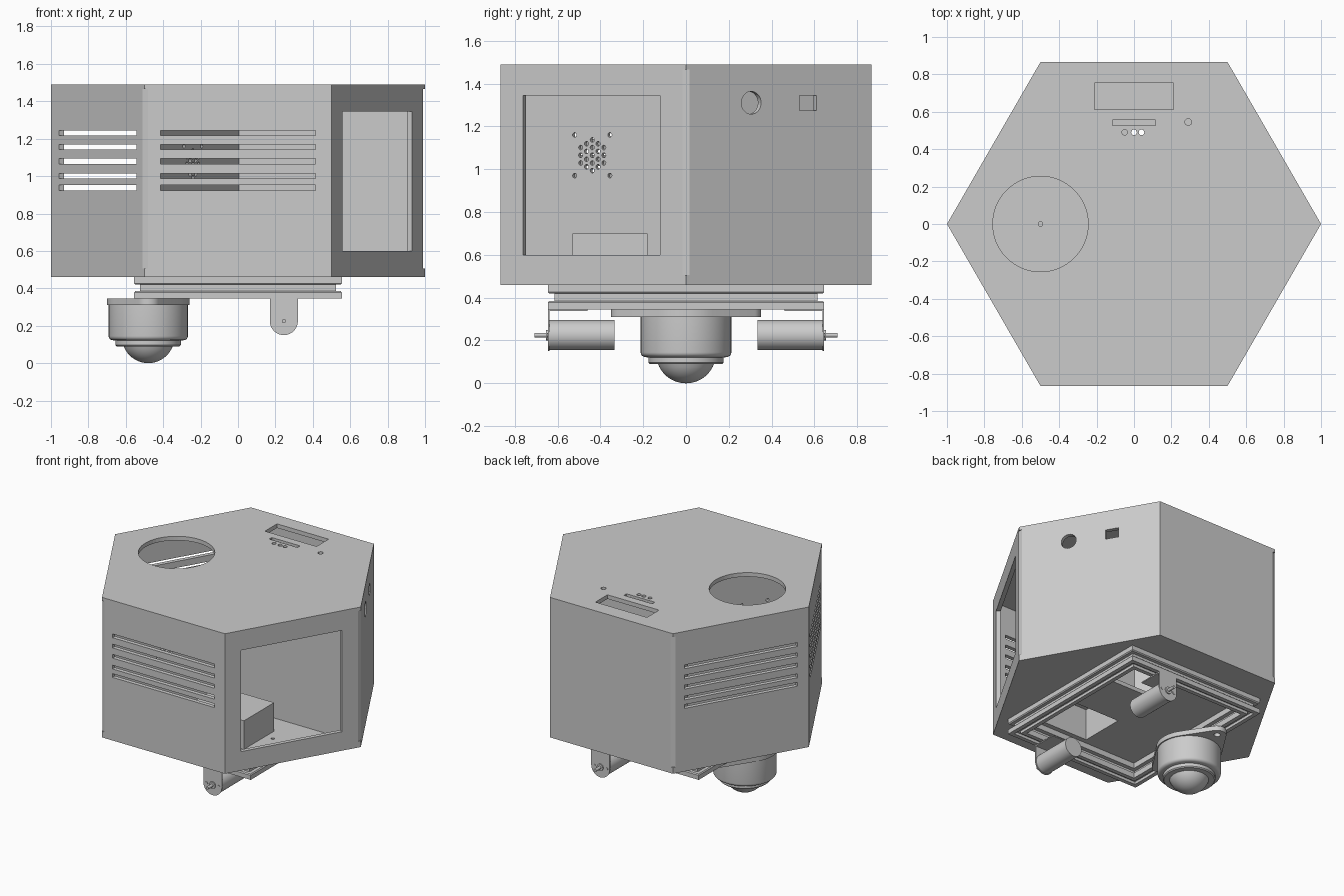
import bpy, bmesh
from math import pi, sin, cos, radians
from mathutils import Matrix, Vector

if "Cube" in bpy.data.objects:
    bpy.data.objects.remove(bpy.data.objects["Cube"])

grey = bpy.data.materials.new("light_grey")
grey.use_nodes = True
grey.diffuse_color = (0.6, 0.6, 0.6, 1)
grey.node_tree.nodes["Principled BSDF"].inputs["Base Color"].default_value = (0.6, 0.6, 0.6, 1)

T = Matrix.Translation
def RZ(deg):
    return Matrix.Rotation(radians(deg), 4, 'Z')
ALONG_Y = Matrix.Rotation(pi / 2, 4, 'X')


# ---- helpers ----
def add_box(bm, size, centre, mat=Matrix()):
    bmesh.ops.create_cube(bm, size=1, matrix=mat @ T(centre) @ Matrix.Diagonal((*size, 1)))


def add_cyl(bm, r, depth, centre, mat=Matrix(), rot=Matrix(), n=24):
    bmesh.ops.create_cone(bm, cap_ends=True, segments=n, radius1=r, radius2=r,
                          depth=depth, matrix=mat @ T(centre) @ rot)


def add_prism(bm, pts, depth, mat=Matrix()):
    face = bm.faces.new([bm.verts.new(mat @ Vector((x, y, 0))) for x, y in pts])
    up = mat.to_3x3() @ Vector((0, 0, depth))
    new = bmesh.ops.extrude_face_region(bm, geom=[face])["geom"]
    bmesh.ops.translate(bm, vec=up, verts=[v for v in new if isinstance(v, bmesh.types.BMVert)])


def arc(cx, cy, r, start, end, n):
    return [(cx + r * cos(radians(start + (end - start) * i / n)),
             cy + r * sin(radians(start + (end - start) * i / n))) for i in range(n + 1)]


def make(name, bm, smooth=False, cutters=()):
    bmesh.ops.recalc_face_normals(bm, faces=bm.faces)
    me = bpy.data.meshes.new(name)
    bm.to_mesh(me)
    bm.free()
    me.materials.append(grey)
    ob = bpy.data.objects.new(name, me)
    bpy.context.collection.objects.link(ob)
    for cutter in cutters:
        mod = ob.modifiers.new("cut", 'BOOLEAN')
        mod.operation, mod.solver, mod.object = 'DIFFERENCE', 'EXACT', cutter
    if cutters:
        bpy.context.view_layer.update()
        deps = bpy.context.evaluated_depsgraph_get()
        cut_mesh = bpy.data.meshes.new_from_object(ob.evaluated_get(deps))
        ob.modifiers.clear()
        ob.data = cut_mesh
        for cutter in cutters:
            bpy.data.objects.remove(cutter)
    if smooth:
        bpy.ops.object.select_all(action='DESELECT')
        ob.select_set(True)
        bpy.context.view_layer.objects.active = ob
        bpy.ops.object.shade_smooth_by_angle(angle=radians(35))
    return ob


def hexagon(r):
    return [(r * cos(i * pi / 3), r * sin(i * pi / 3)) for i in range(6)]


BOTTOM, TOP, WALL, APOTHEM = 0.46, 1.49, 0.03, 0.866
BAY_X, BAY_W, BAY_Y, BAY_D = 0.195, 0.43, 0.355, 0.33

# ---- hexagonal housing ----
hollow = bmesh.new()
add_prism(hollow, hexagon(1 - WALL / APOTHEM), TOP - BOTTOM - 2 * WALL, T((0, 0, BOTTOM + WALL)))

holes = bmesh.new()
# vent slots on three walls
for angle in (0, -60, -120):
    for z in (1.23, 1.155, 1.08, 1.0, 0.938):
        add_box(holes, (0.83, 0.1, 0.028), (0, -APOTHEM, z), RZ(angle))
# window, round port and square port
add_box(holes, (0.74, 0.1, 0.745), (-0.01, -APOTHEM, 0.972), RZ(60))
add_cyl(holes, 0.053, 0.1, (-0.148, -APOTHEM, 1.31), RZ(120), ALONG_Y, 32)
add_box(holes, (0.092, 0.1, 0.07), (0.158, -APOTHEM, 1.31), RZ(120))
# lid openings: large round hole, display, switch slot, indicator holes
add_cyl(holes, 0.255, 0.1, (-0.5, 0, TOP), n=64)
add_box(holes, (0.42, 0.14, 0.1), (0, 0.683, TOP))
add_box(holes, (0.23, 0.03, 0.1), (0, 0.542, TOP))
for x, y, r in ((-0.05, 0.49, 0.015), (0, 0.49, 0.015), (0.04, 0.49, 0.015), (0.29, 0.545, 0.018)):
    add_cyl(holes, r, 0.1, (x, y, TOP), n=16)
# floor openings
for x, y in ((-0.5, 0), (0.48, -0.28)):
    add_cyl(holes, 0.012, 0.1, (x, y, BOTTOM), n=16)
for side in (-1, 1):
    add_box(holes, (BAY_W, BAY_D, 0.1), (BAY_X, side * BAY_Y, BOTTOM))
# seams on alternate corners
for angle in (0, 120, 240):
    add_box(holes, (0.02, 0.08, 0.96), (1, 0, 0.985), RZ(angle))

shell = bmesh.new()
add_prism(shell, hexagon(1), TOP - BOTTOM, T((0, 0, BOTTOM)))
make("housing", shell, cutters=[make("hollow_cutter", hollow), make("opening_cutter", holes)])

# ---- inner partitions, one with a speaker grille ----
for name, angle in (("right_partition", 0), ("rear_partition", 120), ("speaker_partition", 240)):
    bm = bmesh.new()
    add_box(bm, (0.97, 0.02, 1.0), (0.485, 0, 0.975), RZ(angle))
    cutters = []
    if name == "speaker_partition":
        grille = bmesh.new()
        pitch = 0.036
        spots = [(sx * 0.095, sz * 0.095) for sx in (-1, 1) for sz in (-1, 1)]
        for q in range(-2, 3):
            for r in range(-2, 3):
                if abs(q + r) <= 2:
                    spots.append((q * pitch * 0.866, (r + q / 2) * pitch))
        for dx, dz in spots:
            add_cyl(grille, 0.011, 0.1, (0.5 + dx, 0, 1.065 + dz), RZ(angle), ALONG_Y, 12)
        cutters = [make("grille_cutter", grille)]
    make(name, bm, cutters=cutters)

# ---- inner cover over the front floor opening ----
inside = bmesh.new()
add_box(inside, (BAY_W, BAY_D, 0.4), (BAY_X, -BAY_Y, 0.49))
bm = bmesh.new()
add_box(bm, (BAY_W + 0.02, BAY_D + 0.02, 0.23), (BAY_X, -BAY_Y, 0.585))
make("bay_cover", bm, cutters=[make("bay_cutter", inside)])

# ---- grooved rectangular base frame: (inset, z) section swept round a rectangle ----
section = [(0, 0.46), (0, 0.427), (0.006, 0.42), (0.03, 0.42), (0.03, 0.385), (0.006, 0.385),
           (0, 0.378), (0, 0.345), (0.03, 0.345), (0.03, 0.365), (0.06, 0.365), (0.06, 0.345),
           (0.09, 0.345), (0.09, 0.385), (0.06, 0.385), (0.06, 0.42), (0.09, 0.42), (0.09, 0.46)]
bm = bmesh.new()
loops = [[bm.verts.new((sx * (0.555 - i), sy * (0.645 - i), z)) for i, z in section]
         for sx, sy in ((1, 1), (-1, 1), (-1, -1), (1, -1))]
for k in range(4):
    a, b = loops[k], loops[(k + 1) % 4]
    for j in range(len(section)):
        n = (j + 1) % len(section)
        bm.faces.new((a[j], a[n], b[n], b[j]))
make("base_frame", bm)

# ---- ball caster ----
CX = -0.48
ball = arc(0, 0.14, 0.14, -90, -15, 12)
profile = ball + [(0.145, 0.09), (0.168, 0.09), (0.175, 0.097), (0.175, 0.12)]
profile += arc(0.19, 0.145, 0.022, -90, 0, 5) + [(0.212, 0.315), (0, 0.315)]
# keep only the part of the ball below its retaining ring
profile = [p for p in profile if p not in ball or p[1] < 0.1]
bm = bmesh.new()
verts = [bm.verts.new((CX + r, 0, z)) for r, z in profile]
edges = [bm.edges.new(pair) for pair in zip(verts, verts[1:])]
bmesh.ops.spin(bm, geom=verts + edges, cent=(CX, 0, 0), axis=(0, 0, 1),
               angle=2 * pi, steps=48, use_duplicate=False)
bmesh.ops.remove_doubles(bm, verts=bm.verts, dist=0.0005)
make("ball_caster", bm, smooth=True)

# mounting flange with two eared ends
ears = bmesh.new()
for side in (-1, 1):
    add_cyl(ears, 0.022, 0.1, (CX, side * 0.29, 0.33), n=20)
outline = arc(CX, 0, 0.22, -35, 35, 12) + arc(CX, 0.285, 0.065, 35, 145, 12)
outline += arc(CX, 0, 0.22, 145, 215, 12) + arc(CX, -0.285, 0.065, 215, 325, 12)
bm = bmesh.new()
add_prism(bm, outline, 0.035, T((0, 0, 0.31)))
make("caster_flange", bm, smooth=True, cutters=[make("ear_cutter", ears)])

# ---- two drive motors on angle brackets ----
MX, MZ = 0.245, 0.225
for side, name in ((-1, "front"), (1, "rear")):
    bm = bmesh.new()
    plate = arc(MX, MZ, 0.075, 180, 360, 20) + [(MX + 0.075, 0.345), (MX - 0.075, 0.345)]
    add_prism(bm, plate, 0.008, T((0, side * 0.641 + 0.004, 0)) @ ALONG_Y)
    add_box(bm, (0.15, 0.185, 0.008), (MX, side * 0.5525, 0.341))
    make(name + "_motor_bracket", bm, smooth=True)

    bm = bmesh.new()
    add_cyl(bm, 0.07, 0.302, (MX, side * 0.486, MZ), rot=ALONG_Y, n=40)
    make(name + "_motor", bm, smooth=True)

    bm = bmesh.new()
    add_cyl(bm, 0.025, 0.016, (MX, side * 0.645, MZ), rot=ALONG_Y)
    add_cyl(bm, 0.011, 0.08, (MX, side * 0.668, MZ), rot=ALONG_Y, n=16)
    for dx in (-0.05, 0.05):
        add_cyl(bm, 0.011, 0.01, (MX + dx, side * 0.643, MZ), rot=ALONG_Y, n=16)
    make(name + "_shaft_and_screws", bm, smooth=True)
